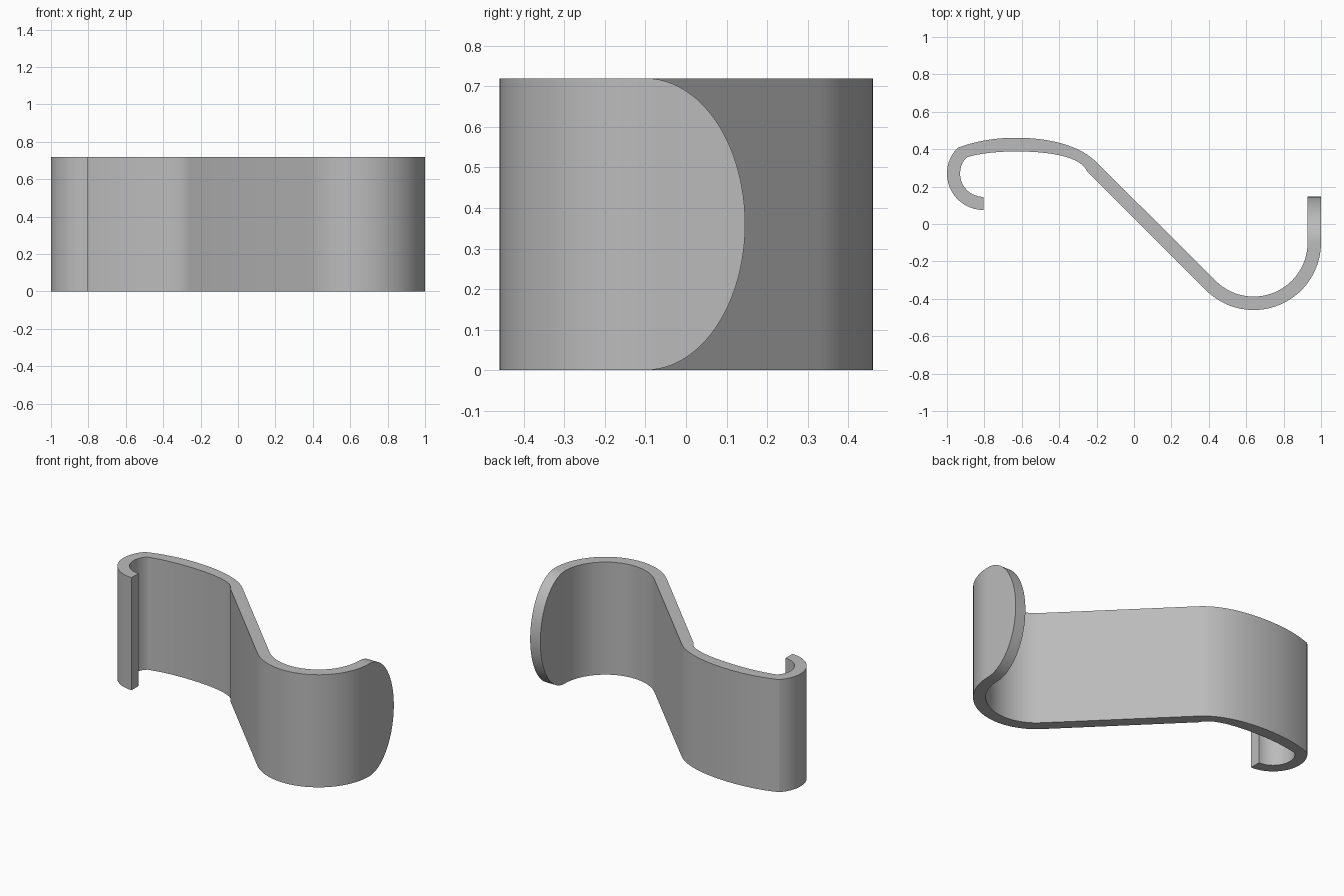
import bpy, bmesh, math
from mathutils import Vector
from mathutils.geometry import interpolate_bezier

cube = bpy.data.objects.get("Cube")
if cube:
    bpy.data.objects.remove(cube)

HALF = 0.36          # half the strip width
TIP_START, TIP_LEN = -0.10, 0.246


def arc(cx, cy, r, a0, a1, n):
    angles = [math.radians(a0 + (a1 - a0) * i / n) for i in range(n + 1)]
    return [Vector((cx + r * math.cos(a), cy + r * math.sin(a))) for a in angles]


def bezier(*points, n=14):
    return [p.xy for p in interpolate_bezier(*[Vector((*p, 0)) for p in points], n)]


# Rounded tongue: straight in plan, elliptical in height
tip_steps = 24
tip = [math.pi / 2 * (1 - i / tip_steps) for i in range(tip_steps)]
outer = [Vector((1.0, TIP_START + TIP_LEN * math.sin(a))) for a in tip]
inner = [Vector((0.928, p.y)) for p in outer]
heights = [HALF * math.cos(a) for a in tip]

# Large hook, then the straight diagonal
outer += arc(0.64, -0.10, 0.36, 0, -135, 28)
inner += arc(0.64, -0.10, 0.288, 0, -135, 28)

# Shallow arch: the two sides swap over past the diagonal, so the lower side
# of the diagonal continues as the inside of the arch
outer += bezier((-0.25, 0.28), (-0.28, 0.36), (-0.45, 0.388), (-0.63, 0.388))
outer += bezier((-0.63, 0.388), (-0.72, 0.388), (-0.81, 0.38), (-0.892, 0.358))[1:]
inner += bezier((-0.20, 0.33), (-0.29, 0.42), (-0.45, 0.461), (-0.63, 0.461))
inner += bezier((-0.63, 0.461), (-0.74, 0.461), (-0.84, 0.445), (-0.942, 0.408))[1:]

# Small curled lip
outer += arc(-0.805, 0.27, 0.125, 135, 270, 20)[1:]
inner += arc(-0.805, 0.27, 0.195, 135, 270, 20)[1:]
heights += [HALF] * (len(outer) - len(heights))

# Sweep the rectangular section along the strip
bm = bmesh.new()
rings = []
for o, i, h in zip(outer, inner, heights):
    rings.append([bm.verts.new((p.x, p.y, HALF + s * h))
                  for p, s in ((o, -1), (o, 1), (i, 1), (i, -1))])
for a, b in zip(rings, rings[1:]):
    for k in range(4):
        j = (k + 1) % 4
        bm.faces.new((a[k], a[j], b[j], b[k]))
bm.faces.new(rings[-1])
bmesh.ops.remove_doubles(bm, verts=bm.verts, dist=0.0001)
bmesh.ops.recalc_face_normals(bm, faces=bm.faces)

mesh = bpy.data.meshes.new("hook_strip")
bm.to_mesh(mesh)
bm.free()
strip = bpy.data.objects.new("hook_strip", mesh)
bpy.context.collection.objects.link(strip)

# Plain grey finish
grey = bpy.data.materials.new("plain grey")
grey.use_nodes = True
grey.diffuse_color = (0.5, 0.5, 0.5, 1)
grey.node_tree.nodes["Principled BSDF"].inputs["Base Color"].default_value = (0.5, 0.5, 0.5, 1)
mesh.materials.append(grey)

bpy.ops.object.select_all(action="DESELECT")
strip.select_set(True)
bpy.context.view_layer.objects.active = strip
bpy.ops.object.shade_smooth_by_angle(angle=math.radians(20))
